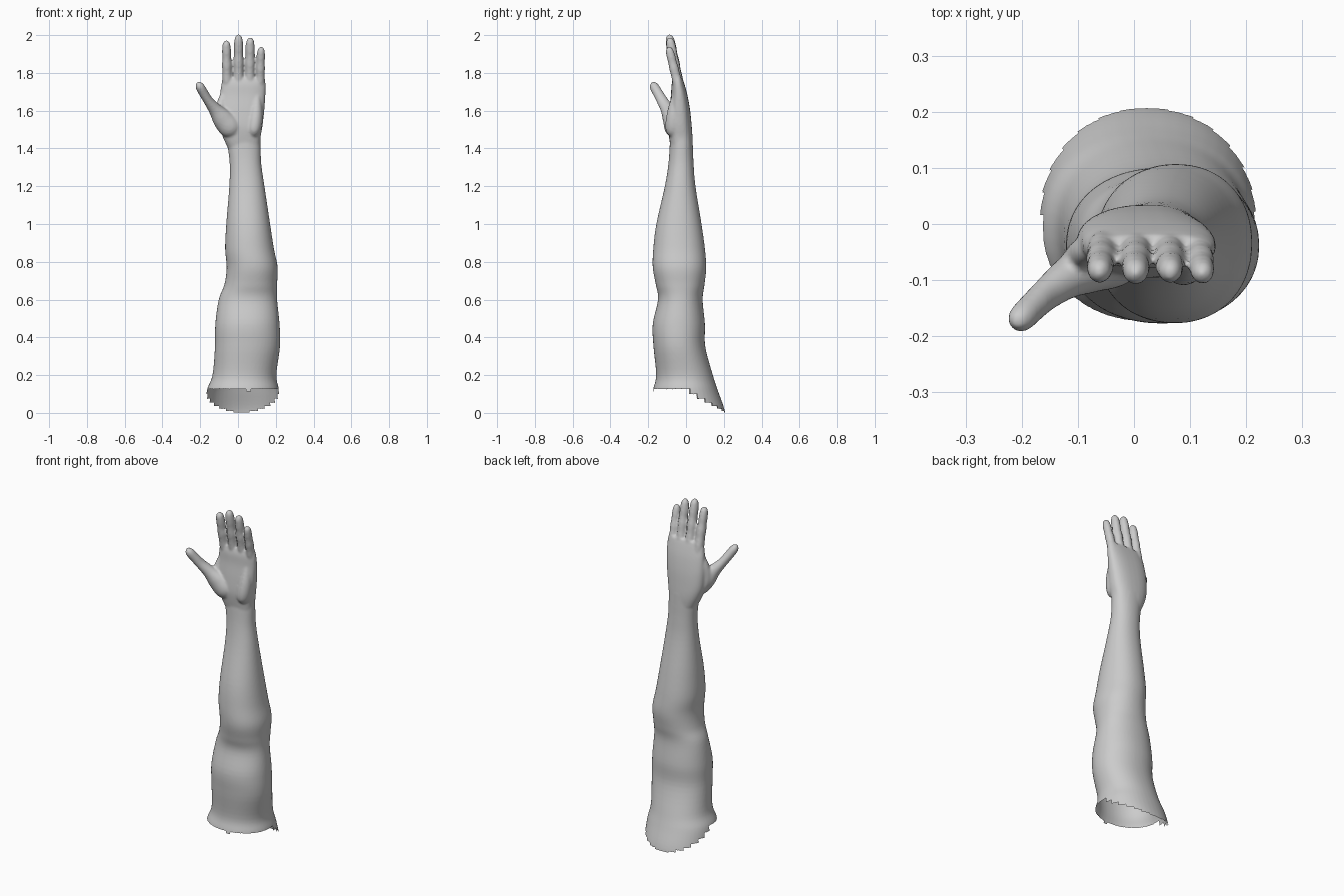
import bpy, bmesh, math
from mathutils import Vector

skin = bpy.data.materials.new("grey skin")
skin.diffuse_color = (0.6, 0.6, 0.6, 1)


def resample(points, steps=5):
    """Catmull-Rom smoothing of a list of (x, y, z, ra, rb) stations."""
    p = [Vector(q) for q in points]
    p = [p[0] * 2 - p[1]] + p + [p[-1] * 2 - p[-2]]
    out = []
    for a, b, c, d in zip(p, p[1:], p[2:], p[3:]):
        for i in range(steps):
            t = i / steps
            out.append(0.5 * (2 * b + (c - a) * t + (2 * a - 5 * b + 4 * c - d) * t * t
                              + (3 * b - a - 3 * c + d) * t ** 3))
    return out + [p[-2]]


def tube(bm, stations, upright=False, sides=32, power=2.0):
    """Closed tube with rounded cross-sections following the stations."""
    pts = resample(stations)
    rings = []
    for i, s in enumerate(pts):
        t = pts[min(i + 1, len(pts) - 1)] - pts[max(i - 1, 0)]
        t = Vector((0, 0, 1)) if upright else Vector(t[:3]).normalized()
        u = Vector((0, 1, 0)).cross(t).normalized()
        v = t.cross(u)
        ring = []
        for k in range(sides):
            a = 2 * math.pi * k / sides
            c, n = math.cos(a), math.sin(a)
            c = math.copysign(abs(c) ** (2 / power), c)
            n = math.copysign(abs(n) ** (2 / power), n)
            ring.append(bm.verts.new(Vector(s[:3]) + u * c * s[3] + v * n * s[4]))
        rings.append(ring)
    for r, q in zip(rings, rings[1:]):
        for k in range(sides):
            j = (k + 1) % sides
            bm.faces.new((r[k], r[j], q[j], q[k]))
    bm.faces.new(rings[0][::-1])
    bm.faces.new(rings[-1])


def box(z, x0, x1, y0, y1):
    """Station from the extents of a horizontal section."""
    return ((x0 + x1) / 2, (y0 + y1) / 2, z, (x1 - x0) / 2, (y1 - y0) / 2)


bm = bmesh.new()

# Upper arm, elbow, forearm and wrist
tube(bm, [box(*s) for s in (
    (-0.06, -0.18, 0.225, -0.20, 0.215), (0.02, -0.175, 0.222, -0.19, 0.203),
    (0.12, -0.165, 0.217, -0.175, 0.168), (0.20, -0.135, 0.203, -0.158, 0.142),
    (0.35, -0.122, 0.222, -0.172, 0.102), (0.47, -0.120, 0.220, -0.176, 0.100),
    (0.60, -0.102, 0.207, -0.148, 0.088), (0.68, -0.072, 0.207, -0.160, 0.098),
    (0.77, -0.060, 0.210, -0.176, 0.107), (0.87, -0.068, 0.190, -0.173, 0.100),
    (1.00, -0.062, 0.170, -0.157, 0.082), (1.20, -0.046, 0.140, -0.112, 0.050),
    (1.32, -0.044, 0.123, -0.093, 0.040), (1.42, -0.056, 0.120, -0.086, 0.036),
    (1.47, -0.060, 0.118, -0.085, 0.034))], upright=True, sides=48, power=2.15)

# Palm
tube(bm, [box(*s) for s in (
    (1.40, -0.052, 0.117, -0.080, 0.034), (1.46, -0.080, 0.120, -0.090, 0.034),
    (1.52, -0.098, 0.130, -0.096, 0.030), (1.60, -0.102, 0.139, -0.090, 0.022),
    (1.68, -0.096, 0.145, -0.080, 0.008), (1.74, -0.088, 0.146, -0.076, -0.008),
    (1.775, -0.080, 0.142, -0.066, -0.020))], upright=True, power=2.5)

# Heel of the palm on the little-finger side
tube(bm, [(0.075, -0.06, 1.46, 0.015, 0.015), (0.085, -0.066, 1.50, 0.036, 0.042),
          (0.095, -0.062, 1.58, 0.036, 0.040), (0.10, -0.055, 1.68, 0.02, 0.02)])

# Four fingers: base x, tip x, tip y, tip height, thickness
for x0, x1, y1, top, r in ((-0.056, -0.062, -0.088, 1.972, 0.0255), (0.003, 0.003, -0.090, 2.003, 0.0265),
                           (0.062, 0.065, -0.088, 1.988, 0.0255), (0.115, 0.123, -0.092, 1.938, 0.0235)):
    base = 1.70
    profile = ((0, 0.9), (0.2, 1.05), (0.38, 0.97), (0.52, 1.02), (0.65, 0.91), (0.77, 0.94),
               (0.89, 0.86), (0.95, 0.70), (0.985, 0.42), (1, 0.12))
    tube(bm, [(x0 + (x1 - x0) * t, -0.033 + (y1 + 0.033) * t, base + (top - base) * t, r * k, r * k * 1.06)
              for t, k in profile], sides=20)

# Thumb with its fleshy mound
tube(bm, [(0.0, -0.045, 1.46, 0.02, 0.02), (-0.035, -0.060, 1.505, 0.058, 0.050),
          (-0.080, -0.078, 1.555, 0.055, 0.045), (-0.120, -0.098, 1.605, 0.036, 0.036),
          (-0.155, -0.124, 1.650, 0.026, 0.030), (-0.180, -0.147, 1.690, 0.025, 0.027),
          (-0.200, -0.167, 1.725, 0.024, 0.025), (-0.209, -0.175, 1.741, 0.017, 0.018),
          (-0.214, -0.180, 1.749, 0.005, 0.005)], sides=24)

# Web between thumb and palm
tube(bm, [(-0.07, -0.045, 1.50, 0.03, 0.03), (-0.092, -0.062, 1.57, 0.034, 0.032),
          (-0.088, -0.050, 1.64, 0.024, 0.026), (-0.075, -0.045, 1.70, 0.012, 0.015)])

mesh = bpy.data.meshes.new("arm")
bm.to_mesh(mesh)
bm.free()
arm = bpy.data.objects.new("arm", mesh)
bpy.context.collection.objects.link(arm)
bpy.context.view_layer.objects.active = arm
arm.select_set(True)

# Fuse everything into one soft skin
fuse = arm.modifiers.new("fuse", 'REMESH')
fuse.mode = 'VOXEL'
fuse.voxel_size = 0.0065
soften = arm.modifiers.new("soften", 'SMOOTH')
soften.factor = 0.5
soften.iterations = 5
for name in ("fuse", "soften"):
    bpy.ops.object.modifier_apply(modifier=name)

# Open, ragged shoulder end: straight in front, stepping down towards the back
bm = bmesh.new()
bm.from_mesh(arm.data)
doomed = []
for f in bm.faces:
    c = f.calc_center_median()
    sector = round(math.atan2(c.y, c.x - 0.02) / 0.21)
    y = 0.2 * math.sin(sector * 0.21)
    cut = 0.127 if y < 0.01 else max(0.004, 0.125 - 0.6 * y)
    if 0.04 < c.x < 0.07 and y < 0:
        cut -= 0.012
    if c.z < cut:
        doomed.append(f)
bmesh.ops.delete(bm, geom=doomed, context='FACES')
bm.to_mesh(arm.data)
bm.free()

arm.data.materials.clear()
arm.data.materials.append(skin)
bpy.ops.object.shade_smooth()
